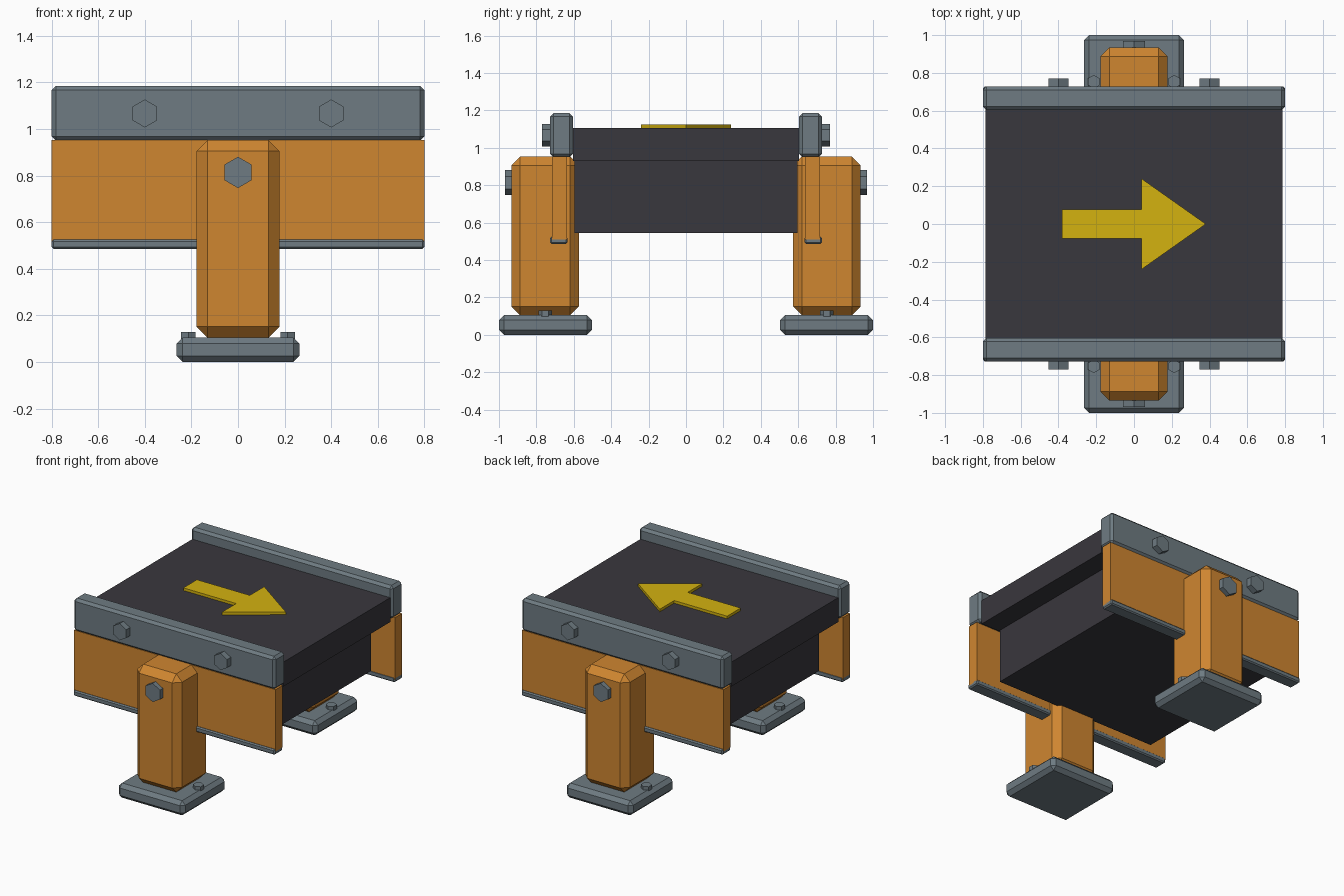
import bpy, bmesh, math
from mathutils import Matrix, Vector

if "Cube" in bpy.data.objects:
    bpy.data.objects.remove(bpy.data.objects["Cube"])


def material(name, rgb):
    m = bpy.data.materials.new(name)
    lin = [(c / 255 / 12.92) if c < 11 else ((c / 255 + 0.055) / 1.055) ** 2.4 for c in rgb]
    m.diffuse_color = (*lin, 1)
    m.use_nodes = True
    m.node_tree.nodes["Principled BSDF"].inputs["Base Color"].default_value = m.diffuse_color
    return m


ORANGE = material("orange paint", (207, 134, 48))
STEEL = material("grey steel", (110, 123, 130))
RUBBER = material("dark rubber", (57, 55, 61))
YELLOW = material("yellow paint", (212, 178, 16))


def finish(name, bm, mat):
    bmesh.ops.recalc_face_normals(bm, faces=bm.faces)
    me = bpy.data.meshes.new(name)
    bm.to_mesh(me)
    bm.free()
    me.materials.append(mat)
    ob = bpy.data.objects.new(name, me)
    bpy.context.collection.objects.link(ob)
    return ob


def box(name, mat, x, y, z, bevel=0.0):
    """Box from (min, max) ranges with an optional flat chamfer."""
    bm = bmesh.new()
    bmesh.ops.create_cube(bm, size=1)
    for v in bm.verts:
        v.co = Vector([(r[0] + r[1]) / 2 + c * abs(r[1] - r[0]) for c, r in zip(v.co, (x, y, z))])
    if bevel:
        bmesh.ops.bevel(bm, geom=bm.edges[:], offset=bevel, segments=1,
                        affect='EDGES', profile=0.5)
    return finish(name, bm, mat)


def hex_bolt(name, loc, radius, depth, sideways):
    """Hexagonal bolt head along y (sideways, point up) or along z (point to y)."""
    bm = bmesh.new()
    bmesh.ops.create_cone(bm, cap_ends=True, segments=6, radius1=radius,
                          radius2=radius, depth=depth)
    # put one corner on the +y axis
    corner = max((v.co for v in bm.verts), key=lambda c: c.y)
    turn = math.pi / 2 - math.atan2(corner.y, corner.x)
    bm.transform(Matrix.Rotation(turn, 4, 'Z'))
    if sideways:
        bm.transform(Matrix.Rotation(math.pi / 2, 4, 'X'))
    bm.transform(Matrix.Translation(loc))
    return finish(name, bm, STEEL)


# Belt slab and drive housing below it
box("belt", RUBBER, (-0.785, 0.785), (-0.605, 0.605), (0.93, 1.105))
box("belt_housing", RUBBER, (-0.64, 0.64), (-0.595, 0.595), (0.545, 0.93))

# Direction arrow plate
bm = bmesh.new()
outline = [(-0.38, -0.077), (0.04, -0.077), (0.04, -0.24), (0.38, 0),
           (0.04, 0.24), (0.04, 0.077), (-0.38, 0.077)]
face = bm.faces.new([bm.verts.new((x, y, 1.104)) for x, y in outline])
top = bmesh.ops.extrude_face_region(bm, geom=[face])["geom"]
bmesh.ops.translate(bm, vec=(0, 0, 0.02), verts=[g for g in top if isinstance(g, bmesh.types.BMVert)])
finish("direction_arrow", bm, YELLOW)

# Side assemblies, mirrored front and back
for side, s in (("front", -1), ("back", 1)):
    box(side + "_rail", STEEL, (-0.8, 0.8), (s * 0.604, s * 0.727), (0.95, 1.185), 0.018)
    box(side + "_skirt", ORANGE, (-0.8, 0.8), (s * 0.636, s * 0.716), (0.51, 0.953))
    box(side + "_trim", STEEL, (-0.8, 0.8), (s * 0.634, s * 0.727), (0.486, 0.525), 0.008)
    box(side + "_leg", ORANGE, (-0.178, 0.178), (s * 0.572, s * 0.934), (0.105, 0.953), 0.047)
    box(side + "_foot", STEEL, (-0.264, 0.264), (s * 0.503, s * 1.0), (0, 0.105), 0.026)
    hex_bolt(side + "_leg_bolt", (0, s * 0.943, 0.814), 0.067, 0.05, True)
    for tag, k in (("left", -1), ("right", 1)):
        hex_bolt(f"{side}_{tag}_rail_bolt", (k * 0.4, s * 0.745, 1.067), 0.06, 0.05, True)
        hex_bolt(f"{side}_{tag}_foot_bolt", (k * 0.213, s * 0.753, 0.113), 0.036, 0.032, False)
